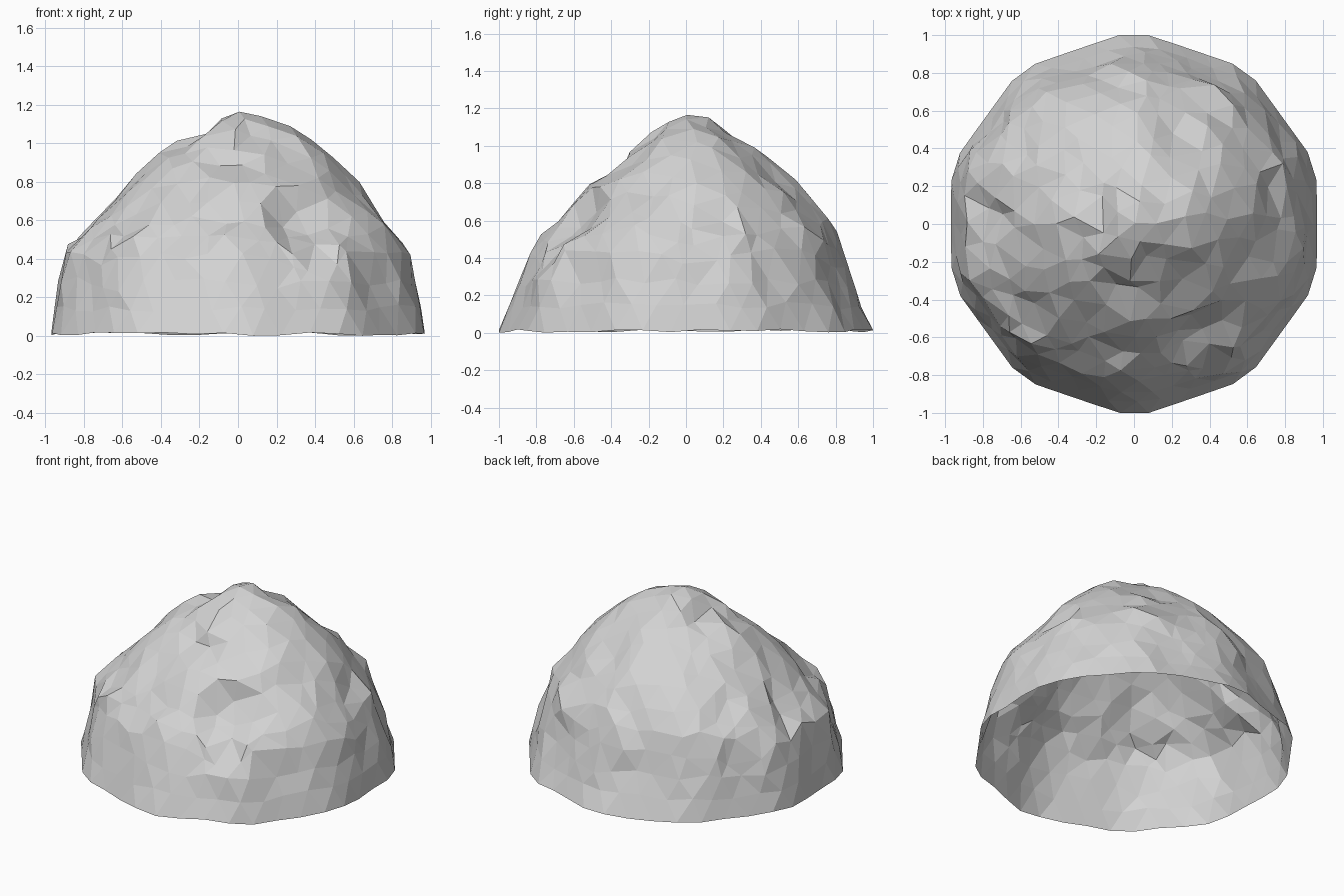
import bpy, bmesh, math, random
from mathutils import Matrix, Vector, noise

random.seed(4)
if "Cube" in bpy.data.objects:
    bpy.data.objects.remove(bpy.data.objects["Cube"])

# One quarter of the ground outline
OUTLINE = [(.97, 0), (.97, .22), (.92, .38), (.63, .78), (.52, .85), (.08, 1), (0, 1)]
# Dome profiles on four sides: radius factor and height
LEFT = [(1, .01), (.97, .2), (.87, .55), (.72, .69), (.62, .83),
        (.42, 1), (.28, 1.09), (.07, 1.16), (0, 1.165)]
RIGHT = [(1, .01), (.98, .2), (.92, .47), (.78, .62), (.62, .76),
         (.43, .93), (.21, 1.05), (.07, 1.15), (0, 1.165)]
FRONT = [(1, .01), (.93, .2), (.83, .44), (.62, .68), (.52, .8),
         (.38, .87), (.22, 1.02), (.08, 1.16), (0, 1.165)]
BACK = [(1, .01), (.92, .2), (.82, .53), (.72, .66), (.61, .79),
        (.41, .95), (.25, 1.06), (.1, 1.165), (0, 1.165)]
# Shallow hollows: centre, radius, depth
HOLLOWS = [((.36, -.6, .62), .24, .07), ((.76, .15, .62), .16, .05),
           ((-.8, .02, .6), .14, .05)]


def outline_radius(angle):
    """Distance from the centre to the outline in one direction."""
    c, s = abs(math.cos(angle)), abs(math.sin(angle))
    for (ax, ay), (bx, by) in zip(OUTLINE, OUTLINE[1:]):
        if c * by - s * bx >= -1e-6:
            ex, ey = bx - ax, by - ay
            return (ax * ey - ay * ex) / (c * ey - s * ex)
    return 1.0


def along(profile, t):
    """Point at a fraction of a profile's length."""
    pts = [Vector(p) for p in profile]
    lengths = [(b - a).length for a, b in zip(pts, pts[1:])]
    remaining = t * sum(lengths)
    for a, b, d in zip(pts, pts[1:], lengths):
        if remaining <= d:
            return a.lerp(b, remaining / d)
        remaining -= d
    return pts[-1]


def dome_point(angle, t):
    """Surface point from the two profiles nearest to a direction."""
    c, s = math.cos(angle), math.sin(angle)
    side = along(LEFT if c > 0 else RIGHT, t)
    end = along(BACK if s > 0 else FRONT, t)
    factor, height = side.lerp(end, s * s)
    r = factor * outline_radius(angle)
    return Vector((r * c, r * s, height))


# Open faceted shell made from the upper half of an icosphere
bm = bmesh.new()
bmesh.ops.create_icosphere(bm, subdivisions=4, radius=1,
                           matrix=Matrix.Rotation(math.radians(4.5), 4, 'Z'))
bmesh.ops.delete(bm, geom=[v for v in bm.verts if v.co.z < -.02], context='VERTS')

for v in bm.verts:
    d = v.co.normalized()
    t = max(0, math.asin(min(1, d.z)) / (math.pi / 2))
    p = dome_point(math.atan2(d.y, d.x), t)
    if v.is_boundary:
        p.z = random.uniform(0, .02)
    else:
        # Broad lumps, small facets and uneven corner spacing
        strength = min(1, t * 5) * (.25 if t > .92 else 1)
        lump = noise.noise(p * 2.6) * .02 + noise.noise(p * 6) * .025 - .008
        jitter = Vector([random.uniform(-1, 1) for _ in range(3)])
        jitter -= d * jitter.dot(d) * .65
        p += (d * lump + jitter * .036) * strength
        for centre, radius, depth in HOLLOWS:
            gap = (p - Vector(centre)).length / radius
            p -= d * depth * min(1, max(0, 2 - 2 * gap))
    v.co = p

bmesh.ops.recalc_face_normals(bm, faces=bm.faces)
if sum(f.normal.dot(f.calc_center_median()) for f in bm.faces) < 0:
    bmesh.ops.reverse_faces(bm, faces=bm.faces)

mesh = bpy.data.meshes.new("rock_shell")
bm.to_mesh(mesh)
bm.free()
rock = bpy.data.objects.new("rock_shell", mesh)
bpy.context.collection.objects.link(rock)

# Plain stone colour
stone = bpy.data.materials.new("light grey stone")
stone.use_nodes = True
colour = (.65, .65, .65, 1)
stone.diffuse_color = colour
stone.node_tree.nodes["Principled BSDF"].inputs["Base Color"].default_value = colour
mesh.materials.append(stone)
